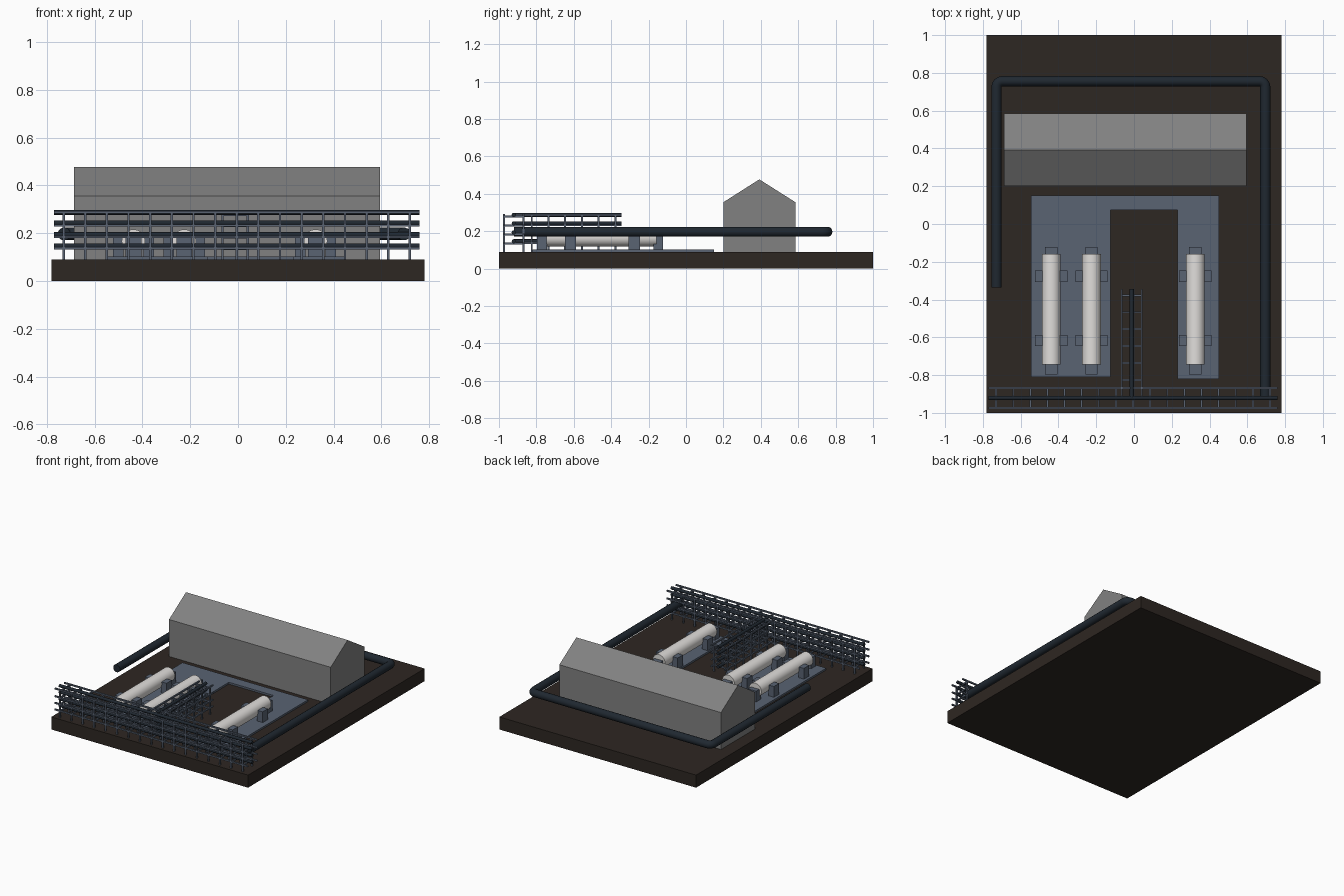
import bpy, bmesh, math
from mathutils import Matrix, Vector

if "Cube" in bpy.data.objects:
    bpy.data.objects.remove(bpy.data.objects["Cube"])


def material(name, rgb):
    m = bpy.data.materials.new(name)
    m.diffuse_color = (*rgb, 1)
    m.use_nodes = True
    m.node_tree.nodes["Principled BSDF"].inputs["Base Color"].default_value = m.diffuse_color
    return m


SOIL = material("dark_soil", (0.027, 0.020, 0.016))
WALL = material("wall_grey", (0.22, 0.22, 0.22))
STEEL = material("blue_steel", (0.10, 0.125, 0.17))
PIPE = material("dark_pipe", (0.014, 0.021, 0.030))
TANK = material("tank_white", (0.75, 0.73, 0.71))


def add_box(bm, x0, x1, y0, y1, z0, z1):
    mat = Matrix.Translation(((x0 + x1) / 2, (y0 + y1) / 2, (z0 + z1) / 2))
    bmesh.ops.create_cube(bm, size=1, matrix=mat @ Matrix.Diagonal((x1 - x0, y1 - y0, z1 - z0, 1)))


def add_cylinder(bm, a, b, r, sides=24):
    a, b = Vector(a), Vector(b)
    rot = (b - a).to_track_quat('Z', 'Y').to_matrix().to_4x4()
    bmesh.ops.create_cone(bm, cap_ends=True, segments=sides, radius1=r, radius2=r,
                          depth=(b - a).length, matrix=Matrix.Translation((a + b) / 2) @ rot)


def finish(bm, name, mat, smooth=False):
    bmesh.ops.recalc_face_normals(bm, faces=bm.faces)
    me = bpy.data.meshes.new(name)
    bm.to_mesh(me)
    bm.free()
    me.materials.append(mat)
    ob = bpy.data.objects.new(name, me)
    bpy.context.collection.objects.link(ob)
    if smooth:
        bpy.ops.object.select_all(action='DESELECT')
        ob.select_set(True)
        bpy.context.view_layer.objects.active = ob
        bpy.ops.object.shade_smooth_by_angle()
    return ob


def prism(name, points, offset, mat):
    bm = bmesh.new()
    face = bm.faces.new([bm.verts.new(p) for p in points])
    ext = bmesh.ops.extrude_face_region(bm, geom=[face])
    bmesh.ops.translate(bm, vec=offset, verts=[v for v in ext['geom'] if isinstance(v, bmesh.types.BMVert)])
    return finish(bm, name, mat)


# ground block
bm = bmesh.new()
add_box(bm, -0.78, 0.78, -1, 1, 0, 0.09)
finish(bm, "ground_block", SOIL)

# gabled building
gable = [(0.2, 0.09), (0.585, 0.09), (0.585, 0.355), (0.392, 0.477), (0.2, 0.355)]
prism("building", [(-0.687, y, z) for y, z in gable], (1.282, 0, 0), WALL)

# U-shaped paved pad
pad = [(-0.545, -0.81), (-0.125, -0.81), (-0.125, 0.075), (0.23, 0.075),
       (0.23, -0.82), (0.45, -0.82), (0.45, 0.15), (-0.545, 0.15)]
prism("paved_pad", [(x, y, 0.088) for x, y in pad], (0, 0, 0.015), STEEL)

# tanks on saddles
for i, x in enumerate((-0.438, -0.225, 0.325), 1):
    bm = bmesh.new()
    add_cylinder(bm, (x, -0.745, 0.167), (x, -0.158, 0.167), 0.049, 32)
    finish(bm, f"tank_{i}", TANK, True)
    bm = bmesh.new()
    for y in (-0.617, -0.277):
        for s in (-1, 1):
            cx = x + s * 0.064
            add_box(bm, cx - 0.022, cx + 0.022, y - 0.03, y + 0.03, 0.1, 0.18)
    for y in (-0.77, -0.148):
        add_box(bm, x - 0.033, x + 0.033, y - 0.026, y + 0.026, 0.1, 0.18)
    finish(bm, f"tank_supports_{i}", STEEL)

# large pipe running around the site
R, Z = 0.03, 0.197
path = [(-0.728, -0.335, Z)]
for cx, cy, start in ((-0.728 + R, 0.756 - R, 180), (0.695 - R, 0.756 - R, 90)):
    for k in range(5):
        a = math.radians(start - k * 22.5)
        path.append((cx + R * math.cos(a), cy + R * math.sin(a), Z))
path.append((0.695, -0.92, Z))
cu = bpy.data.curves.new("perimeter_pipe", 'CURVE')
cu.dimensions = '3D'
cu.bevel_depth = 0.027
cu.bevel_resolution = 5
cu.use_fill_caps = True
sp = cu.splines.new('POLY')
sp.points.add(len(path) - 1)
for pt, co in zip(sp.points, path):
    pt.co = (*co, 1)
cu.materials.append(PIPE)
bpy.context.collection.objects.link(bpy.data.objects.new("perimeter_pipe", cu))


# pipe rack: frames, side rails and carried pipes, built along local x
def rack(name, start, end, first, count, step, place):
    t, w = 0.005, 0.053
    bm = bmesh.new()
    for i in range(count):
        x = first + i * step
        for y in (-w, w):
            add_box(bm, x - t, x + t, y - t, y + t, 0.09, 0.292)
        for z in (0.135, 0.182, 0.230, 0.278):
            add_box(bm, x - t, x + t, -w, w, z - t, z + t)
    for y in (-w, w):
        for z in (0.137, 0.184, 0.232, 0.287):
            add_box(bm, start, end, y - t, y + t, z - t, z + t)
    bm.transform(place)
    finish(bm, name + "_frame", STEEL)
    bm = bmesh.new()
    for z in (0.146, 0.193, 0.242, 0.287):
        add_cylinder(bm, (start, 0, z), (end, 0, z), 0.011, 16)
    bm.transform(place)
    finish(bm, name + "_pipes", PIPE, True)


rack("front_rack", -0.77, 0.76, -0.73, 17, 0.0906, Matrix.Translation((0, -0.921, 0)))
rack("branch_rack", -0.92, -0.345, -0.825, 6, 0.0895,
     Matrix.Translation((-0.012, 0, 0)) @ Matrix.Rotation(math.radians(90), 4, 'Z'))
